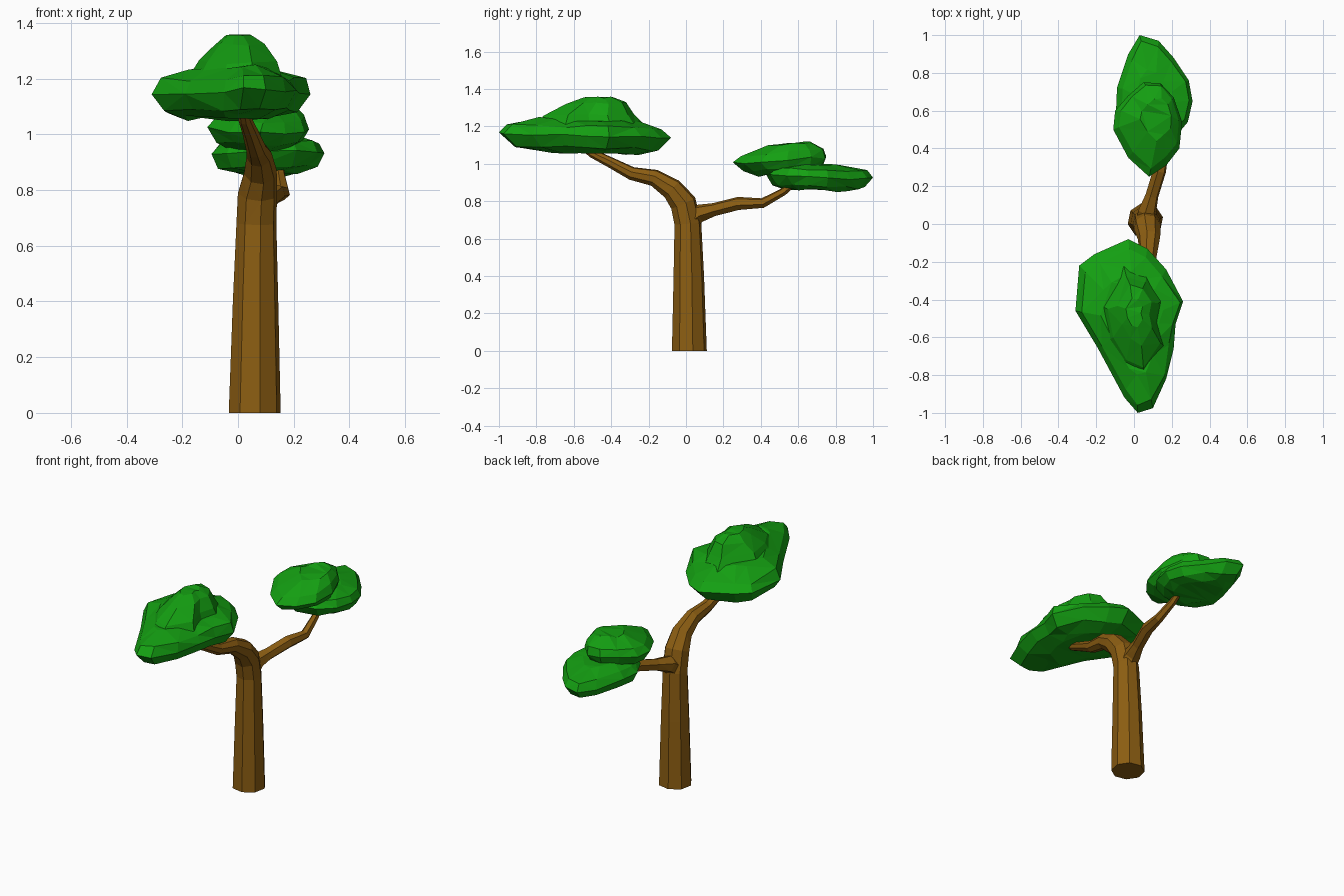
import bpy, bmesh, math, random
from mathutils import Vector

random.seed(4)


def material(name, rgb):
    m = bpy.data.materials.new(name)
    m.diffuse_color = (*rgb, 1)
    return m


BARK = material("bark", (0.26, 0.11, 0.006))
LEAF = material("leaf", (0.007, 0.35, 0.006))


def loft(name, rings, mat):
    """Skin a list of equal-length point rings into a closed flat-shaded mesh."""
    bm = bmesh.new()
    loops = [[bm.verts.new(p) for p in r] for r in rings]
    n = len(loops[0])
    for a, b in zip(loops, loops[1:]):
        for i in range(n):
            j = (i + 1) % n
            bm.faces.new((a[i], a[j], b[j], b[i]))
    bm.faces.new(loops[0])
    bm.faces.new(loops[-1])
    bmesh.ops.triangulate(bm, faces=bm.faces[:])
    bmesh.ops.recalc_face_normals(bm, faces=bm.faces[:])
    me = bpy.data.meshes.new(name)
    bm.to_mesh(me)
    bm.free()
    me.materials.append(mat)
    ob = bpy.data.objects.new(name, me)
    bpy.context.collection.objects.link(ob)
    return ob


def limb(name, path, sides=7):
    """Tapered tube along (x, y, z, radius) points lying close to the YZ plane."""
    pts = [Vector(p[:3]) for p in path]
    rings = []
    for k, p in enumerate(pts):
        t = (pts[min(k + 1, len(pts) - 1)] - pts[max(k - 1, 0)]).normalized()
        if k == 0:
            t = Vector((0, 0, 1)) if p.z == 0 else t
        v = t.cross(Vector((1, 0, 0))).normalized()
        u = v.cross(t)
        r = path[k][3]
        rings.append([p + r * (math.cos(a) * u + math.sin(a) * v)
                      for a in (2 * math.pi * (i + 0.25) / sides for i in range(sides))])
    return loft(name, rings, BARK)


def canopy(name, outline, layers, tilt=0.0, wobble=0.01):
    """Stack scaled copies of a plan outline; layers are (scale, z, shift_x, shift_y)."""
    cx = sum(p[0] for p in outline) / len(outline)
    cy = sum(p[1] for p in outline) / len(outline)
    rings = []
    for s, z, dx, dy in layers:
        ring = []
        for x, y in outline:
            k = s if s == 1 else s * random.uniform(0.95, 1.04)
            px, py = cx + dx + (x - cx) * k, cy + dy + (y - cy) * k
            ring.append((px, py, z + tilt * (py - cy) + random.uniform(-wobble, wobble)))
        rings.append(ring)
    return loft(name, rings, LEAF)


# Trunk flowing into the front branch
limb("trunk_and_front_branch", [
    (0.06, 0.018, 0, 0.095), (0.063, 0.015, 0.4, 0.083), (0.066, 0.01, 0.68, 0.073),
    (0.07, -0.015, 0.79, 0.072), (0.08, -0.075, 0.865, 0.06), (0.075, -0.17, 0.925, 0.046),
    (0.065, -0.29, 0.948, 0.036), (0.045, -0.40, 1.005, 0.029),
    (0.025, -0.50, 1.055, 0.024), (0.015, -0.57, 1.11, 0.02)], 8)

# Back branch
limb("back_branch", [
    (0.065, -0.01, 0.68, 0.06), (0.07, 0.07, 0.735, 0.05), (0.095, 0.15, 0.755, 0.036),
    (0.135, 0.28, 0.788, 0.036), (0.16, 0.41, 0.79, 0.027),
    (0.15, 0.52, 0.85, 0.021), (0.145, 0.58, 0.90, 0.018)], 6)

# Large front canopy and its crown
canopy("front_canopy", [
    (-0.03, -0.08), (0.07, -0.13), (0.17, -0.24), (0.26, -0.41), (0.22, -0.53),
    (0.21, -0.66), (0.17, -0.82), (0.10, -0.975), (0.02, -1.0), (-0.05, -0.92),
    (-0.19, -0.66), (-0.31, -0.46), (-0.29, -0.22), (-0.21, -0.16)],
    [(0.55, 1.06, -0.02, 0.03), (0.85, 1.085, -0.01, 0), (1, 1.15, 0, 0),
     (0.91, 1.195, 0, 0), (0.6, 1.235, 0, 0)], -0.02)
canopy("front_canopy_crown", [
    (-0.04, -0.28), (0.06, -0.31), (0.13, -0.42), (0.11, -0.52), (0.14, -0.63),
    (0.05, -0.76), (-0.04, -0.72), (-0.11, -0.6), (-0.14, -0.45)],
    [(1.25, 1.19, 0, 0), (1, 1.26, 0, 0), (0.66, 1.32, 0, 0.04), (0.33, 1.352, -0.01, 0.05)],
    0.03, 0.006)

# Back canopy: low outer pad and higher inner pad
canopy("back_canopy_lower", [
    (0.03, 1.0), (0.13, 0.97), (0.21, 0.88), (0.29, 0.76), (0.31, 0.65), (0.285, 0.54),
    (0.21, 0.45), (0.06, 0.43), (-0.04, 0.49), (-0.095, 0.6), (-0.09, 0.72), (-0.03, 0.9)],
    [(0.6, 0.86, 0, 0), (0.86, 0.878, 0, 0), (1, 0.93, 0, 0),
     (0.88, 0.968, 0, 0), (0.5, 0.997, 0, -0.03)], -0.035, 0.008)
canopy("back_canopy_upper", [
    (0.08, 0.25), (0.17, 0.31), (0.24, 0.4), (0.255, 0.54), (0.21, 0.67), (0.14, 0.745),
    (0.05, 0.75), (-0.03, 0.68), (-0.1, 0.6), (-0.11, 0.5), (-0.03, 0.35)],
    [(0.55, 0.945, 0, 0.02), (0.85, 0.975, 0, 0.01), (1, 1.02, 0, 0),
     (0.88, 1.06, 0.01, 0.01), (0.45, 1.105, 0.04, 0.04)], 0.06, 0.008)
